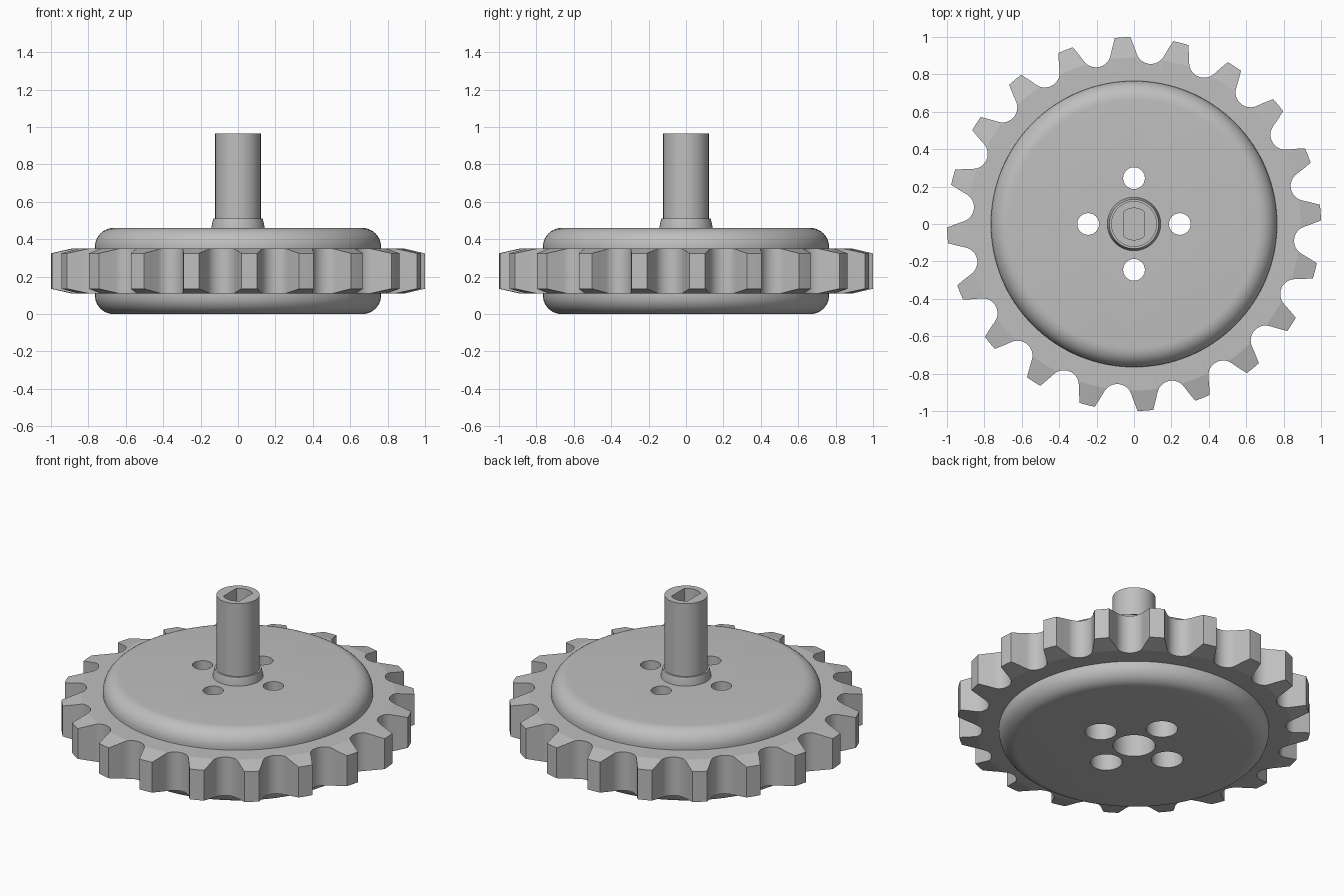
import bpy, bmesh
from math import sin, cos, pi, radians, hypot, atan2

cube = bpy.data.objects.get("Cube")
if cube:
    bpy.data.objects.remove(cube, do_unlink=True)

steel = bpy.data.materials.new("plain_grey")
steel.use_nodes = True
GREY = (0.52, 0.52, 0.52, 1)
steel.diffuse_color = GREY
steel.node_tree.nodes["Principled BSDF"].inputs["Base Color"].default_value = GREY


def make_object(name, bm):
    bmesh.ops.recalc_face_normals(bm, faces=bm.faces)
    mesh = bpy.data.meshes.new(name)
    bm.to_mesh(mesh)
    bm.free()
    mesh.materials.append(steel)
    obj = bpy.data.objects.new(name, mesh)
    bpy.context.collection.objects.link(obj)
    return obj


def loft(name, rings, closed=False):
    """Skin equal-length rings of points, capped or joined end to start."""
    bm = bmesh.new()
    loops = [[bm.verts.new(p) for p in ring] for ring in rings]
    n = len(loops[0])
    pairs = list(zip(loops, loops[1:]))
    if closed:
        pairs.append((loops[-1], loops[0]))
    else:
        bm.faces.new(loops[0])
        bm.faces.new(loops[-1])
    for a, b in pairs:
        for i in range(n):
            j = (i + 1) % n
            bm.faces.new((a[i], a[j], b[j], b[i]))
    return make_object(name, bm)


def lathe(name, profile, n=64, x=0, y=0):
    return loft(name, [[(x + r * cos(2 * pi * i / n), y + r * sin(2 * pi * i / n), z)
                        for i in range(n)] for r, z in profile])


def cut(obj, cutter):
    cutter.hide_render = True
    mod = obj.modifiers.new("cut", 'BOOLEAN')
    mod.operation = 'DIFFERENCE'
    mod.solver = 'EXACT'
    mod.object = cutter
    bpy.context.view_layer.objects.active = obj
    bpy.ops.object.modifier_apply(modifier=mod.name)
    bpy.data.objects.remove(cutter, do_unlink=True)


def smooth(obj, angle):
    bpy.ops.object.select_all(action='DESELECT')
    obj.select_set(True)
    bpy.context.view_layer.objects.active = obj
    bpy.ops.object.shade_smooth_by_angle(angle=radians(angle))


# Hub disc with rounded rims
R, H, F = 0.765, 0.46, 0.1
steps = [i * pi / 20 for i in range(11)]
lower = [(R - F + F * sin(a), F - F * cos(a)) for a in steps]
upper = [(R - F + F * cos(a), H - F + F * sin(a)) for a in steps]
disc = lathe("hub_disc", lower + upper, 128)

# Stepped bolt holes and the centre bore
for k in range(4):
    x, y = 0.245 * cos(k * pi / 2), 0.245 * sin(k * pi / 2)
    cut(disc, lathe("bolt_hole_cutter",
                    [(0.09, -0.1), (0.09, 0.25), (0.058, 0.25), (0.058, 0.6)], 40, x, y))
cut(disc, lathe("bore_cutter", [(0.12, -0.1), (0.12, 0.32)]))
smooth(disc, 25)

# Toothed ring: one gullet outline, repeated around the axis
TEETH = 20
half = [(0.08 * sin(a), 0.94 - 0.08 * cos(a)) for a in (radians(8 * i) for i in range(9))]
half += [(0.091, 0.946), (0.115, 0.993)]
gullet = [(-u, v) for u, v in reversed(half[1:])] + half
outline = []
for k in range(TEETH):
    base = radians(84.5) + 2 * pi * k / TEETH
    outline += [(base + atan2(u, v), hypot(u, v)) for u, v in gullet]
    outline.append((base + pi / TEETH, 1.0))


def ring(radius, height):
    return [(radius(r) * cos(a), radius(r) * sin(a), height(r)) for a, r in outline]


LOW, HIGH, BEVEL = 0.11, 0.35, 0.89


def drop(r):
    return 0.23 * max(0, r - BEVEL)


def inner(r):
    return 0.74


def shoulder(r):
    return min(BEVEL, r - 0.008)


def tip(r):
    return r


teeth = loft("toothed_ring", [
    ring(inner, lambda r: LOW), ring(shoulder, lambda r: LOW),
    ring(tip, lambda r: LOW + drop(r)), ring(tip, lambda r: HIGH - drop(r)),
    ring(shoulder, lambda r: HIGH), ring(inner, lambda r: HIGH)], closed=True)
smooth(teeth, 12)

# Shaft with a tapered collar and a flat-sided socket in its end
shaft = lathe("shaft", [(0.122, 0.45), (0.122, 0.965)])
socket = []
for i in range(48):
    a = 2 * pi * (i + 0.5) / 48
    if abs(0.085 * cos(a)) < 0.058:
        socket.append((0.085 * cos(a), 0.085 * sin(a)))
cut(shaft, loft("socket_cutter", [[(x, y, z) for x, y in socket] for z in (0.6, 1.1)]))
smooth(shaft, 25)

collar = lathe("shaft_collar", [(0.143, 0.45), (0.143, 0.463), (0.132, 0.51)])
smooth(collar, 25)
